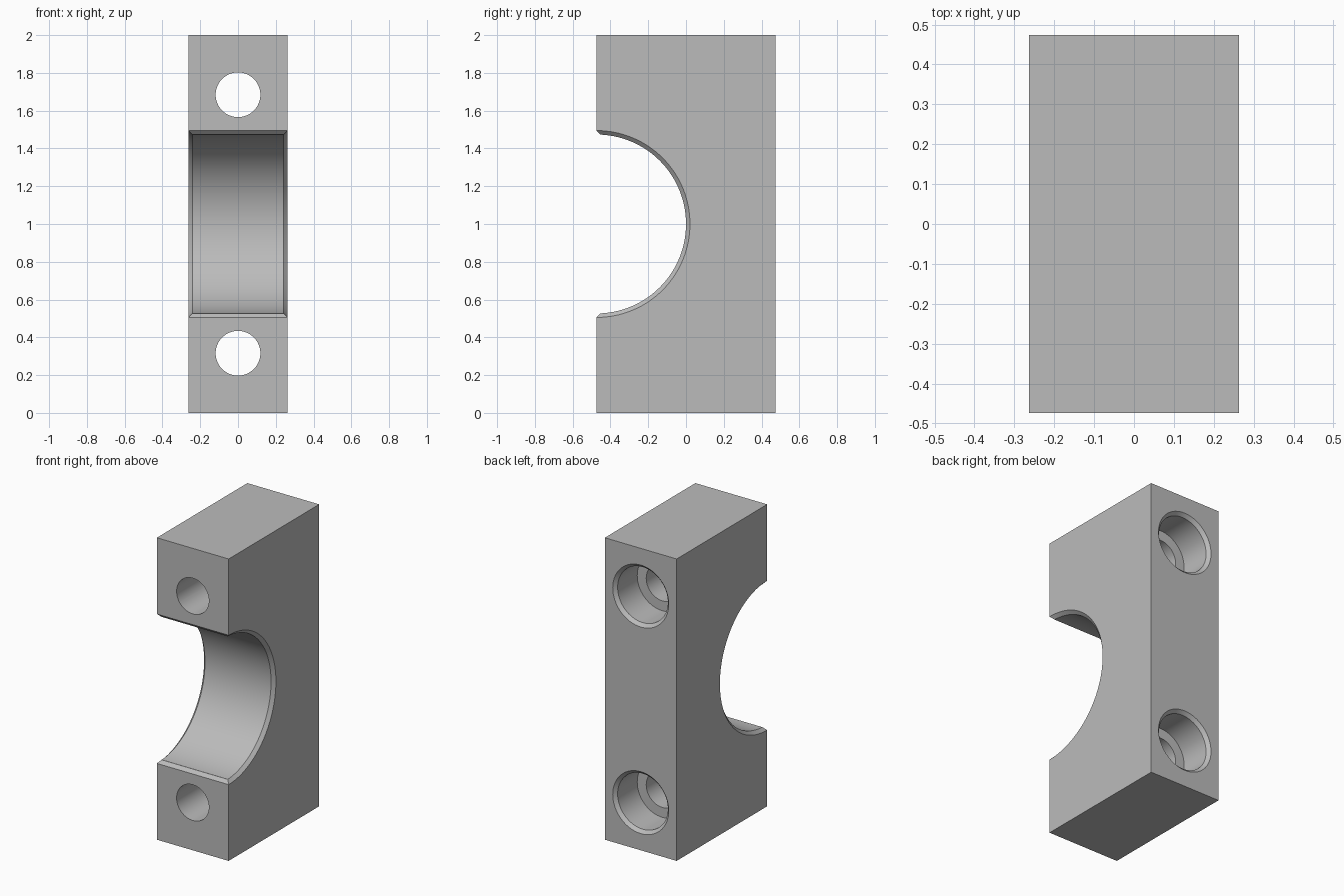
import bpy, bmesh
from math import sin, cos, pi, radians
from mathutils import Vector

UNIT = 2 / 38                      # block is 10 x 18 x 38 design units
W, D, H = 10, 18, 38
CHAMFER = 0.4
BORE_R = 9
HOLE_R, HEAD_R, HEAD_DEPTH = 2.25, 3.5, 4.3
HOLE_OFFSET = 13

default = bpy.data.objects.get("Cube")
if default:
    bpy.data.objects.remove(default, do_unlink=True)

grey = bpy.data.materials.new("plain grey")
grey.use_nodes = True
colour = (0.5, 0.5, 0.5, 1)
grey.diffuse_color = colour
grey.node_tree.nodes["Principled BSDF"].inputs["Base Color"].default_value = colour


def loft(name, rings):
    """Solid through a list of equal-sized closed rings, capped at both ends."""
    bm = bmesh.new()
    loops = [[bm.verts.new(Vector(p) * UNIT) for p in ring] for ring in rings]
    n = len(loops[0])
    for a, b in zip(loops, loops[1:]):
        for i in range(n):
            j = (i + 1) % n
            bm.faces.new((a[i], a[j], b[j], b[i]))
    bm.faces.new(loops[0])
    bm.faces.new(loops[-1])
    bmesh.ops.recalc_face_normals(bm, faces=bm.faces)
    mesh = bpy.data.meshes.new(name)
    bm.to_mesh(mesh)
    bm.free()
    mesh.materials.append(grey)
    obj = bpy.data.objects.new(name, mesh)
    bpy.context.collection.objects.link(obj)
    return obj


def circle(r, n):
    return [(r * cos(2 * pi * i / n), r * sin(2 * pi * i / n)) for i in range(n)]


# Block
def rectangle(z):
    return [(sx * W / 2, sy * D / 2, z) for sx, sy in ((-1, -1), (1, -1), (1, 1), (-1, 1))]


block = loft("clamp_block", [rectangle(0), rectangle(H)])

# Half-round saddle with chamfered ends
mid = H / 2
x, c = W / 2, CHAMFER
saddle_profile = [(-x - c, BORE_R + 2 * c), (-x + c, BORE_R), (x - c, BORE_R), (x + c, BORE_R + 2 * c)]
cutters = [loft("saddle_cutter", [[(px, u - D / 2, v + mid) for u, v in circle(r, 128)]
                                  for px, r in saddle_profile])]

# Chamfer along the saddle's front edges
y, h = D / 2, BORE_R
wedge = [(-y - c, h + 2 * c), (-y + c, h), (-y + c, -h), (-y - c, -h - 2 * c)]
cutters.append(loft("edge_chamfer_cutter", [[(px, wy, wz + mid) for wy, wz in wedge]
                                            for px in (-x - 1, x + 1)]))

# Counterbored bolt holes, open wide at the back
floor = y - HEAD_DEPTH
hole_profile = [(-y - 1, HOLE_R), (floor, HOLE_R), (floor, HEAD_R),
                (y - c, HEAD_R), (y + c, HEAD_R + 2 * c)]
for side, label in ((1, "upper"), (-1, "lower")):
    z = mid + side * HOLE_OFFSET
    cutters.append(loft(label + "_bolt_hole_cutter",
                        [[(u, py, v + z) for u, v in circle(r, 64)] for py, r in hole_profile]))

# Cut the block
bpy.ops.object.select_all(action="DESELECT")
block.select_set(True)
bpy.context.view_layer.objects.active = block
for cutter in cutters:
    cutter.hide_render = True
    mod = block.modifiers.new(cutter.name, "BOOLEAN")
    mod.operation = "DIFFERENCE"
    mod.solver = "EXACT"
    mod.object = cutter
    bpy.ops.object.modifier_apply(modifier=mod.name)
for cutter in cutters:
    bpy.data.objects.remove(cutter, do_unlink=True)

bpy.ops.object.shade_smooth_by_angle(angle=radians(30))
